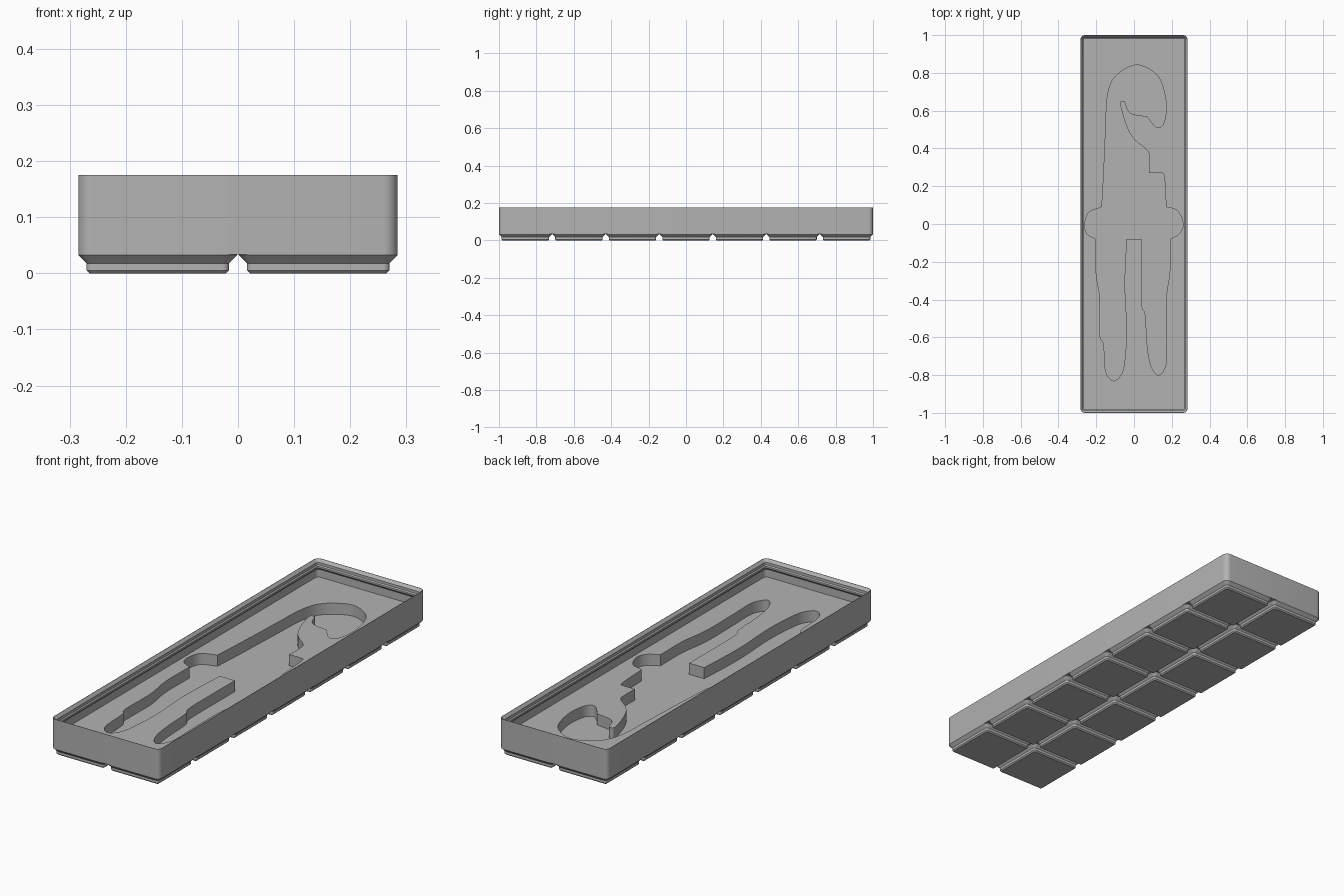
import bpy
import bmesh
from math import cos, sin, pi, radians
from mathutils import Vector

cube = bpy.data.objects.get("Cube")
if cube:
    bpy.data.objects.remove(cube, do_unlink=True)

MM = 2 / 293.5          # one millimetre in model units
PITCH = 42 * MM
COLS, ROWS = 2, 7
HALF_X, HALF_Y = 41.75 * MM, 1.0
TOP, FLOOR, POCKET, BASE = 0.175, 0.089, 0.036, 0.034

grey = bpy.data.materials.new("plain grey")
grey.use_nodes = True
grey.diffuse_color = (0.45, 0.45, 0.45, 1)
grey.node_tree.nodes["Principled BSDF"].inputs["Base Color"].default_value = (0.45, 0.45, 0.45, 1)


def make_object(name, bm):
    bmesh.ops.recalc_face_normals(bm, faces=bm.faces)
    mesh = bpy.data.meshes.new(name)
    bm.to_mesh(mesh)
    bm.free()
    mesh.materials.append(grey)
    obj = bpy.data.objects.new(name, mesh)
    bpy.context.collection.objects.link(obj)
    return obj


def activate(obj):
    bpy.ops.object.select_all(action='DESELECT')
    obj.select_set(True)
    bpy.context.view_layer.objects.active = obj


def rounded_ring(bm, centre, hx, hy, radius, z, steps=8):
    """Vertices of a rounded rectangle, counter-clockwise."""
    ring = []
    for quarter, (sx, sy) in enumerate([(1, 1), (-1, 1), (-1, -1), (1, -1)]):
        for i in range(steps + 1):
            a = (quarter + i / steps) * pi / 2
            ring.append(bm.verts.new((centre[0] + sx * (hx - radius) + radius * cos(a),
                                      centre[1] + sy * (hy - radius) + radius * sin(a), z)))
    return ring


def loft(bm, centre, hx, hy, profile):
    """Closed solid through (inset in mm, height) steps of a rounded rectangle."""
    rings = []
    for inset, z in profile:
        d = inset * MM
        radius = max(3.75 - inset, 0.8) * MM
        rings.append(rounded_ring(bm, centre, hx - d, hy - d, radius, z))
    for low, high in zip(rings, rings[1:]):
        for i in range(len(low)):
            j = (i + 1) % len(low)
            bm.faces.new((low[i], low[j], high[j], high[i]))
    bm.faces.new(rings[0])
    bm.faces.new(rings[-1])


def spline(points, steps=6):
    """Smooth curve through the points; its last point is left to the next chain."""
    p = [Vector(q) / 100 for q in points]
    if len(p) == 2:
        return [p[0]]
    p = [2 * p[0] - p[1]] + p + [2 * p[-1] - p[-2]]
    out = []
    for a, b, c, d in zip(p, p[1:], p[2:], p[3:]):
        for i in range(steps):
            t = i / steps
            out.append(0.5 * (2 * b + (c - a) * t + (2 * a - 5 * b + 4 * c - d) * t * t
                              + (3 * b - a - 3 * c + d) * t ** 3))
    return out


# Tray body: outer wall, stacking lip, overhang, inner wall and floor
bm = bmesh.new()
loft(bm, (0, 0), HALF_X, HALF_Y, [
    (0, BASE), (0, TOP), (0.25, TOP),
    (1.9, TOP - 1.9 * MM), (1.9, TOP - 3.7 * MM), (2.6, TOP - 4.4 * MM),
    (2.6, TOP - 5.6 * MM), (1.0, TOP - 7.2 * MM), (1.0, FLOOR)])
tray = make_object("tray_body", bm)

# Pocket outline in chains that meet at sharp corners
chains = [
    [(-17, 9), (-16, 27), (-15, 50), (-14, 68), (-10, 78), (0, 84), (8, 82), (14, 76),
     (17, 64), (16, 54), (13, 51), (10, 53), (7, 57)],
    [(7, 57), (0, 58), (-3, 60), (-5, 65)],
    [(-5, 65), (-7, 65), (-7, 62), (-4, 52), (0, 45), (7, 39), (8, 35), (8, 27)],
    [(8, 27), (14, 27), (16, 25), (17, 9)],
    [(17, 9), (23, 7), (26, 0), (24, -5), (19, -8)],
    [(19, -8), (19, -24), (17, -40), (17, -60), (17, -74), (13, -80), (9, -75), (7, -64),
     (6, -48), (4, -41), (4, -8)],
    [(4, -8), (-4, -8)],
    [(-4, -8), (-5, -32), (-4, -56), (-5, -73), (-7, -80), (-11, -83), (-15, -78),
     (-16, -64), (-18, -59), (-18, -40), (-20, -26), (-20, -8)],
    [(-20, -8), (-25, -5), (-26, 0), (-24, 6), (-17, 9)],
]
bm = bmesh.new()
outline = [bm.verts.new((p.x, p.y, POCKET)) for chain in chains for p in spline(chain)]
bottom = bm.faces.new(outline)
raised = bmesh.ops.extrude_face_region(bm, geom=[bottom])["geom"]
bmesh.ops.translate(bm, vec=(0, 0, FLOOR - POCKET + 0.03),
                    verts=[v for v in raised if isinstance(v, bmesh.types.BMVert)])
cutter = make_object("pocket_cutter", bm)
cutter.hide_render = True

# Cut the pocket into the floor
cut = tray.modifiers.new("pocket", 'BOOLEAN')
cut.operation = 'DIFFERENCE'
cut.solver = 'EXACT'
cut.object = cutter
activate(tray)
bpy.ops.object.modifier_apply(modifier=cut.name)
bpy.data.objects.remove(cutter, do_unlink=True)

# Grid of stepped feet
bm = bmesh.new()
half = 20.75 * MM
for col in range(COLS):
    for row in range(ROWS):
        centre = ((col - (COLS - 1) / 2) * PITCH, (row - (ROWS - 1) / 2) * PITCH)
        loft(bm, centre, half, half, [
            (2.95, 0), (2.15, 0.8 * MM), (2.15, 2.6 * MM), (0, 4.75 * MM), (0, BASE)])
feet = make_object("base_feet", bm)

for obj in (tray, feet):
    activate(obj)
    bpy.ops.object.shade_smooth_by_angle(angle=radians(30))
